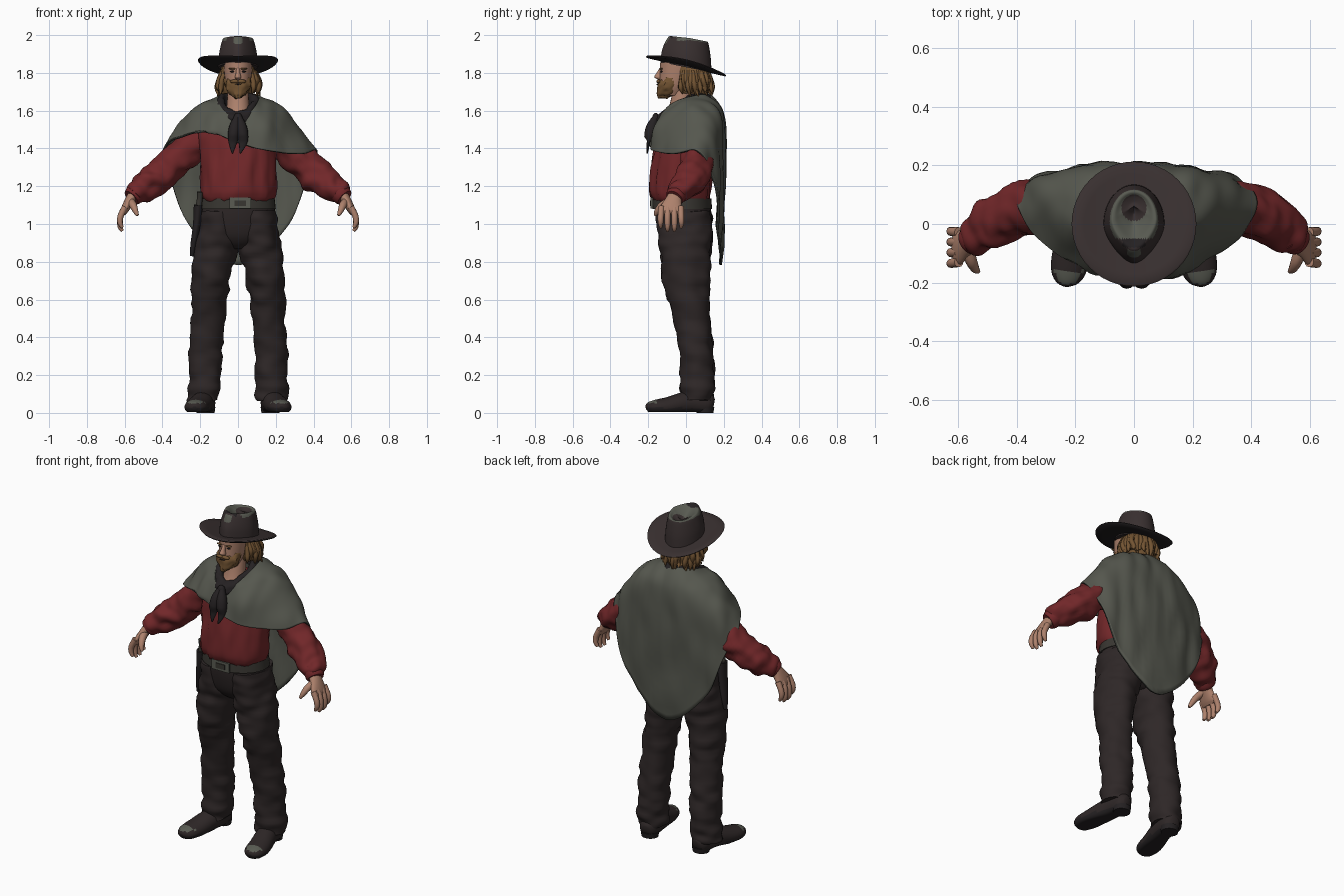
import bpy, bmesh, math, random
from mathutils import Vector, noise

random.seed(4)
if "Cube" in bpy.data.objects:
    bpy.data.objects.remove(bpy.data.objects["Cube"], do_unlink=True)


def colour(name, r, g, b):
    m = bpy.data.materials.new(name)
    m.use_nodes = True
    m.diffuse_color = (r, g, b, 1)
    bsdf = next(n for n in m.node_tree.nodes if n.type == 'BSDF_PRINCIPLED')
    bsdf.inputs["Base Color"].default_value = (r, g, b, 1)
    bsdf.inputs["Roughness"].default_value = 0.9
    return m


WOOL = colour("grey green wool", .092, .096, .077)
TRIM = colour("dark wool trim", .035, .038, .032)
RED = colour("red cotton", .165, .02, .022)
DENIM = colour("dark brown cloth", .027, .02, .02)
FELT = colour("brown felt", .04, .029, .029)
SKIN = colour("skin", .42, .22, .15)
HAIR = colour("brown hair", .17, .088, .032)
BLACK = colour("charcoal", .018, .015, .016)
WORN = colour("worn grey", .1, .105, .085)
LEATHER = colour("olive leather", .04, .037, .031)


def smooth(pts, n, closed=False):
    """Catmull-Rom curve through points of any dimension."""
    m, out = len(pts), []
    get = lambda i: pts[i % m] if closed else pts[min(max(i, 0), m - 1)]
    for i in range(m if closed else m - 1):
        for k in range(n):
            t = k / n
            out.append([.5 * (2*q + (r-p)*t + (2*p-5*q+4*r-s)*t*t + (3*q-p-3*r+s)*t**3)
                        for p, q, r, s in zip(get(i-1), get(i), get(i+1), get(i+2))])
    return out if closed else out + [list(pts[-1])]


def skin(name, rings, mat, cap=True, wrinkle=0, freq=(9, 9, 16), floor=None):
    """Join closed rings of points into a smooth surface."""
    bm = bmesh.new()
    loops = [[bm.verts.new(p) for p in ring] for ring in rings]
    n = len(loops[0])
    for a, b in zip(loops, loops[1:]):
        for i in range(n):
            bm.faces.new((a[i], a[(i+1) % n], b[(i+1) % n], b[i]))
    if cap:
        bm.faces.new(loops[0])
        bm.faces.new(loops[-1])
    bmesh.ops.recalc_face_normals(bm, faces=bm.faces)
    bm.normal_update()
    for v, nrm in [(v, v.normal.copy()) for v in bm.verts]:
        if wrinkle:
            v.co += nrm * wrinkle * noise.noise(Vector(c * f for c, f in zip(v.co, freq)))
        if floor is not None:
            v.co.z = max(v.co.z, floor)
    mesh = bpy.data.meshes.new(name)
    bm.to_mesh(mesh)
    bm.free()
    mesh.materials.append(mat)
    mesh.shade_smooth()
    mesh.set_sharp_from_angle(angle=math.radians(55))
    ob = bpy.data.objects.new(name, mesh)
    bpy.context.collection.objects.link(ob)
    return ob


def sweep(name, stations, mat, ref=None, seg=20, n=4, **kw):
    """Ellipses along a path; horizontal ones unless a width axis is given."""
    st = smooth(stations, n)
    pts = [Vector(s[:3]) for s in st]
    rings = []
    for i, (p, s) in enumerate(zip(pts, st)):
        a, b = Vector((1, 0, 0)), Vector((0, 1, 0))
        if ref:
            t = (pts[min(i+1, len(pts)-1)] - pts[max(i-1, 0)]).normalized()
            a = Vector(ref)
            a = (a - t * a.dot(t)).normalized()
            b = t.cross(a)
        angles = [math.tau * k / seg for k in range(seg)]
        rings.append([p + a * s[3] * math.cos(w) + b * s[-1] * math.sin(w) for w in angles])
    return skin(name, rings, mat, **kw)


def ball(name, loc, size, mat):
    x, y, z = loc
    prof = [math.pi * k / 8 for k in range(9)]
    return sweep(name, [(x, y, z - size[2] * math.cos(a), max(size[0] * math.sin(a), .0005),
                         max(size[1] * math.sin(a), .0005)) for a in prof], mat, seg=14, n=1)


def paint(ob, mat, rule):
    ob.data.materials.append(mat)
    for f in ob.data.polygons:
        if rule(f.center, f.normal):
            f.material_index = len(ob.data.materials) - 1


def flip(points, side):
    return [(p[0] * side, *p[1:]) for p in points]


X, Y = (1, 0, 0), (0, 1, 0)

# Shirt and trouser waist
sweep("shirt", [(0, -.02, 1.11, .18, .14), (0, -.03, 1.145, .2, .155), (0, -.03, 1.21, .203, .162),
                (0, -.015, 1.4, .2, .155), (0, .01, 1.5, .2, .142), (0, .03, 1.56, .16, .11),
                (0, .02, 1.61, .07, .07)], RED, seg=48, n=8, wrinkle=.016, freq=(24, 14, 7))
sweep("trouser_waist", [(0, -.02, 1.13, .185, .145), (0, -.012, 1.04, .2, .148),
                        (0, -.002, .95, .195, .138), (0, 0, .9, .14, .11),
                        (0, 0, .868, .06, .07)], DENIM, seg=40)

# Belt, buckle and knife sheath
sweep("belt", [(0, -.02, 1.08, .2, .158), (0, -.02, 1.135, .194, .154)], LEATHER, seg=40, n=1)
for name, w, depth, mat in (("buckle", .058, -.181, WORN), ("buckle_inset", .03, -.185, LEATHER)):
    bpy.ops.mesh.primitive_cube_add(size=1, location=(.012, depth, 1.11))
    plate = bpy.context.object
    plate.name = name
    plate.scale = (2 * w, .012, w)
    plate.data.materials.append(mat)
sweep("knife_sheath", [(-.21, -.05, 1.1, .036, .024), (-.218, -.045, 1, .034, .02),
                       (-.236, -.035, .89, .024, .016), (-.244, -.03, .83, .01, .01)], BLACK, ref=Y)
sweep("knife_handle", [(-.21, -.055, 1.08, .018), (-.203, -.06, 1.13, .015),
                       (-.2, -.065, 1.17, .018)], LEATHER, ref=Y)

for side, tag in ((1, "left"), (-1, "right")):
    # Legs and boots
    sweep(tag + "_trouser_leg", flip([
        (.1, -.012, 1.07, .098, .143), (.108, -.005, .97, .104, .143), (.119, 0, .86, .116, .135),
        (.144, 0, .7, .1, .122), (.16, .03, .5, .089, .097), (.17, .055, .3, .086, .09),
        (.178, .06, .13, .086, .09), (.183, .055, .065, .083, .085)], side),
          DENIM, seg=40, n=8, wrinkle=.017, freq=(10, 10, 19))
    boot = sweep(tag + "_boot", flip([
        (.168, .145, .045, .025, .03), (.172, .115, .05, .052, .06), (.185, .02, .055, .058, .062),
        (.212, -.09, .035, .064, .05), (.224, -.16, .03, .06, .04), (.229, -.198, .028, .04, .028),
        (.23, -.212, .025, .012, .01)], side), BLACK, ref=X, seg=24, floor=.004)
    paint(boot, DENIM, lambda c, n: c.z > .026)
    paint(boot, WORN, lambda c, n: c.y < -.16 and n.z > .72)
    sweep(tag + "_boot_heel", flip([(.172, .1, 0, .048, .045), (.172, .1, .03, .052, .05)], side),
          BLACK, n=1)

    # Sleeves and cuffs
    sweep(tag + "_sleeve", flip([
        (.19, .055, 1.46, .08), (.31, .06, 1.355, .085), (.4, .045, 1.27, .088),
        (.475, .008, 1.215, .083), (.525, -.03, 1.178, .068), (.553, -.052, 1.15, .05)], side),
          RED, ref=Y, seg=32, n=8, wrinkle=.02, freq=(18, 14, 18))
    sweep(tag + "_cuff", flip([(.525, -.035, 1.18, .055), (.553, -.054, 1.15, .053),
                               (.565, -.062, 1.138, .046)], side), RED, ref=Y)

    # Hands
    sweep(tag + "_palm", flip([
        (.545, -.052, 1.165, .035, .03), (.573, -.066, 1.125, .044, .026),
        (.6, -.08, 1.075, .061, .021), (.611, -.082, 1.052, .054, .013)], side), SKIN, ref=Y)
    for i in range(4):
        y = -.028 - .034 * i
        dip = -.012 if i in (1, 2) else .006
        sweep(f"{tag}_finger_{i + 1}", flip([
            (.598, y, 1.09, .017), (.622, y * 1.06 + .004, 1.04, .016),
            (.624, y * 1.08 + .006, 1.0 + dip, .014), (.612, y * 1.06 + .004, .975 + dip, .008)], side),
              SKIN, ref=Y, seg=12)
    sweep(tag + "_thumb", flip([(.57, -.08, 1.12, .022), (.556, -.125, 1.1, .02),
                                (.543, -.152, 1.07, .015), (.532, -.162, 1.045, .008)], side),
          SKIN, ref=Y, seg=12)

    # Scarf tails, eyes and brows
    sweep(tag + "_scarf_tail", flip([
        (.004, -.158, 1.575, .012), (.018, -.182, 1.51, .03, .012), (.027, -.197, 1.44, .025, .01),
        (.012 if side > 0 else .03, -.206, 1.375, .004, .004)], side), BLACK, ref=X, seg=12)
    ball(tag + "_eye", (side * .029, -.13, 1.807), (.013, .006, .005), BLACK)
    ball(tag + "_brow", (side * .03, -.132, 1.822), (.02, .009, .005), HAIR)
    ball(tag + "_moustache", (side * .018, -.145, 1.755), (.026, .012, .01), HAIR)

# Head and neck
sweep("face", [(0, -.07, 1.68, .04, .055), (0, -.06, 1.73, .062, .08), (0, -.045, 1.79, .072, .094),
               (0, -.035, 1.855, .077, .102)], SKIN, seg=28)
sweep("neck", [(0, -.05, 1.55, .07, .075), (0, -.03, 1.62, .06), (0, -.01, 1.73, .055)], SKIN)
sweep("nose", [(0, -.13, 1.825, .009, .01), (0, -.143, 1.795, .012, .016),
               (0, -.146, 1.777, .017, .022), (0, -.138, 1.766, .012, .012)], SKIN, seg=12)
sweep("beard", [(0, -.122, 1.668, .02, .025), (0, -.11, 1.687, .042, .047),
                (0, -.092, 1.715, .06, .065), (0, -.075, 1.745, .069, .075),
                (0, -.055, 1.772, .071, .072)], HAIR, seg=28, wrinkle=.014, freq=(55, 55, 15))
ball("mouth", (0, -.151, 1.74), (.017, .007, .003), BLACK)

# Hair mass with hanging locks
sweep("hair", [(0, .04, 1.69, .085, .075), (0, .04, 1.73, .1, .088), (0, .033, 1.78, .098, .093),
               (0, .015, 1.845, .082, .095)], HAIR, seg=32, wrinkle=.012, freq=(45, 45, 10))
for i in range(33):
    a = math.radians(-128 + 8 * i)
    s, c = math.sin(a), math.cos(a)
    wave = lambda: random.uniform(-.011, .011)
    sweep(f"hair_lock_{i + 1}", [
        (.085 * s, .033 + .08 * c, 1.815, .012), (.1 * s + wave(), .036 + .094 * c, 1.765, .015),
        (.104 * s + wave(), .04 + .094 * c + wave(), 1.72, .013),
        (.108 * s + wave(), .04 + .098 * c + wave(), random.uniform(1.67, 1.71), .003)],
          HAIR, seg=7)


# Hat brim and dented crown
def brim_z(x, y):
    return 1.842 - .235 * y + .7 * x * x


def brim_ring(r, drop):
    pts = [(r * math.sin(math.tau * k / 48), r * math.cos(math.tau * k / 48)) for k in range(48)]
    return [(x, y, brim_z(x, y) - drop) for x, y in pts]


brim = skin("hat_brim", [brim_ring(*p) for p in (
    (.07, 0), (.12, 0), (.17, 0), (.207, 0), (.213, .006), (.207, .012), (.17, .012),
    (.12, .012), (.07, .012))], FELT, cap=False)
paint(brim, BLACK, lambda c, n: n.z < -.3)


def crown_ring(s, h):
    ring = []
    for k in range(64):
        a = math.tau * k / 64
        x, y = math.sin(a), math.cos(a)
        front = max(0, -y)
        pinch = 1 - .35 * front ** 1.5
        cy = .06 * (1 - s)
        ring.append((.105 * s * x * pinch, .135 * s * y + cy,
                     1.845 - .2 * (.135 * s * y + cy) + h - .03 * front * (1 - s)))
    return ring


crown_profile = smooth([(1, -.015), (.96, .05), (.86, .105), (.76, .138), (.64, .142),
                        (.45, .13), (.2, .12), (.02, .119)], 9)
crown = skin("hat_crown", [crown_ring(*p) for p in crown_profile], FELT)
paint(crown, WORN, lambda c, n: (c.y > -.05 and n.z > .35 and
                                 (c.x / .043) ** 2 + ((c.y - .055) / .045) ** 2 > 1)
      or (c.y < -.08 and abs(c.x) < .024 and 1.955 < c.z < 1.99))
paint(crown, BLACK, lambda c, n: -.08 < c.y < -.05 and n.z > .5 and abs(c.x) < .04)


# Poncho, open at the throat, longer on the wearer's left and pointed behind
def mirrored(half):
    return half + [(-x, y, z) for x, y, z in half[-2:0:-1]]


collar = mirrored([(0, -.142, 1.535), (.065, -.118, 1.59), (.1, -.06, 1.64), (.108, .01, 1.665),
                   (.095, .075, 1.68), (.055, .108, 1.682), (0, .118, 1.682)])
shoulder = mirrored([(0, -.152, 1.52), (.105, -.122, 1.58), (.185, -.035, 1.612),
                     (.23, .045, 1.615), (.215, .125, 1.6), (.13, .18, 1.59), (0, .19, 1.58)])
chest = mirrored([(0, -.166, 1.485), (.135, -.158, 1.5), (.25, -.075, 1.51), (.32, .05, 1.515),
                  (.325, .14, 1.45), (.22, .185, 1.38), (0, .208, 1.34)])
hem = [(0, -.18, 1.43), (.15, -.177, 1.39), (.335, -.06, 1.37), (.415, .06, 1.385),
       (.36, .152, 1.22), (.25, .175, .97), (0, .187, .782), (-.25, .175, .98),
       (-.355, .152, 1.23), (-.4, .06, 1.4), (-.305, -.065, 1.46), (-.16, -.15, 1.488)]
rows = [smooth(r, 8, True) for r in (collar, shoulder, chest, hem)]
columns = [smooth(col, 10) for col in zip(*rows)]
poncho = skin("poncho", list(zip(*columns)), WOOL, cap=False, wrinkle=.016, freq=(14, 9, 5))
thick = poncho.modifiers.new("cloth", 'SOLIDIFY')
thick.thickness, thick.offset = .012, 0
poncho.data.materials.append(TRIM)
thick.material_offset_rim = 1


# Neck scarf and knot
def scarf_ring(rx, ry, z):
    ring = []
    for k in range(48):
        a = math.tau * k / 48
        front = (1 + math.cos(a)) / 2
        ring.append((rx * math.sin(a), -.005 - ry * math.cos(a), z - .1 * front ** 2))
    return ring


scarf_profile = smooth([(.06, .072, 1.64), (.077, .09, 1.69), (.098, .115, 1.695),
                        (.117, .143, 1.672), (.122, .152, 1.645), (.112, .14, 1.625)], 4)
skin("neck_scarf", [scarf_ring(*p) for p in scarf_profile], BLACK, cap=False, wrinkle=.01,
     freq=(25, 25, 40))
ball("scarf_knot", (0, -.16, 1.56), (.024, .02, .028), BLACK)
